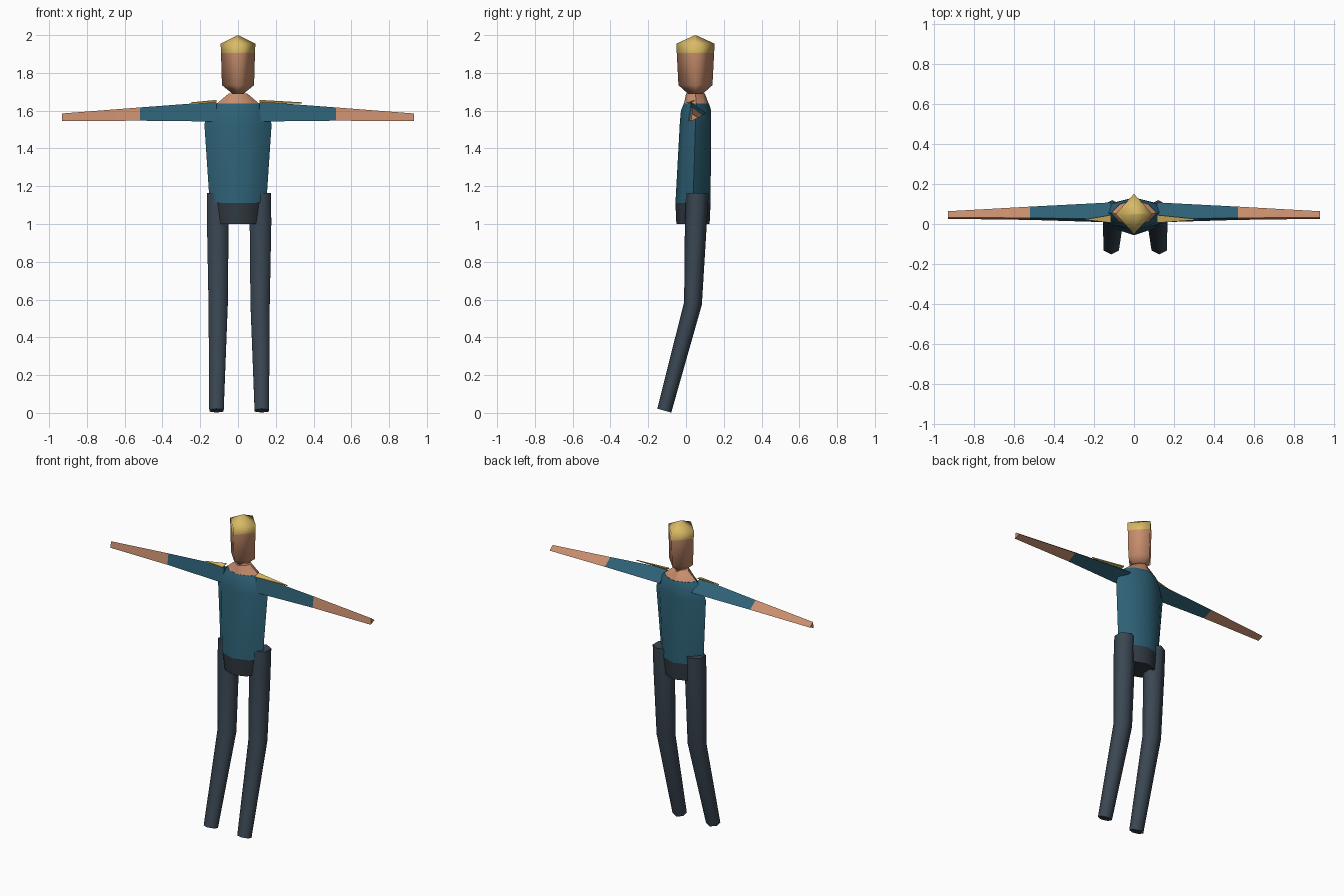
import bpy, bmesh, math
from mathutils import Vector

cube = bpy.data.objects.get("Cube")
if cube:
    bpy.data.objects.remove(cube)


def material(name, rgb):
    m = bpy.data.materials.new(name)
    m.use_nodes = True
    m.diffuse_color = (*rgb, 1)
    m.node_tree.nodes["Principled BSDF"].inputs["Base Color"].default_value = (*rgb, 1)
    return m


SKIN = material("skin", (0.58, 0.27, 0.155))
HAIR = material("blond", (0.70, 0.49, 0.13))
SHIRT = material("shirt_blue", (0.027, 0.12, 0.18))
TROUSERS = material("trouser_slate", (0.042, 0.062, 0.085))
HIPS = material("hip_grey", (0.032, 0.042, 0.055))


def ring(x, y, z, rx, ry, sides, tilt=0, pinch=1):
    """Horizontal section with a point at the front; pinch draws in the diagonals."""
    pts = []
    for i in range(sides):
        a = 2 * math.pi * i / sides
        k = pinch if i % 2 else 1
        dy = -ry * k * math.cos(a)
        pts.append((x + rx * k * math.sin(a), y + dy, z + tilt * dy))
    return pts


def loft(name, rings, mats, smooth):
    """Skin a list of sections, one material per band, and cap both ends."""
    bm = bmesh.new()
    loops = [[bm.verts.new(p) for p in r] for r in rings]
    slots = list(dict.fromkeys(mats))
    n = len(loops[0])
    for lo, hi, m in zip(loops, loops[1:], mats):
        for i in range(n):
            j = (i + 1) % n
            f = bm.faces.new((lo[i], lo[j], hi[j], hi[i]))
            f.material_index = slots.index(m)
    bm.faces.new(loops[0]).material_index = slots.index(mats[0])
    bm.faces.new(loops[-1]).material_index = slots.index(mats[-1])
    bmesh.ops.remove_doubles(bm, verts=bm.verts, dist=0.0005)
    bmesh.ops.recalc_face_normals(bm, faces=bm.faces)
    mesh = bpy.data.meshes.new(name)
    bm.to_mesh(mesh)
    bm.free()
    for m in slots:
        mesh.materials.append(m)
    ob = bpy.data.objects.new(name, mesh)
    bpy.context.collection.objects.link(ob)
    bpy.ops.object.select_all(action="DESELECT")
    ob.select_set(True)
    bpy.context.view_layer.objects.active = ob
    bpy.ops.object.shade_smooth_by_angle(angle=math.radians(smooth))
    return ob


# Head: four-sided block with a peaked cap of hair
loft("head", [
    ring(0, 0.05, 1.69, 0.03, 0.04, 4),
    ring(0, 0.05, 1.735, 0.085, 0.09, 4),
    ring(0, 0.05, 1.905, 0.09, 0.099, 4),
    ring(0, 0.05, 1.955, 0.092, 0.101, 4),
    ring(0, 0.05, 1.999, 0.004, 0.004, 4),
], [SKIN, SKIN, HAIR, HAIR], 95)

# Neck flaring into the collar
loft("neck", [
    ring(0, 0.055, 1.635, 0.115, 0.066, 8, pinch=0.92),
    ring(0, 0.05, 1.69, 0.05, 0.05, 8, pinch=0.92),
], [SKIN], 50)

# Torso and hips
loft("shirt", [
    ring(0, 0.037, 1.11, 0.15, 0.093, 8, pinch=0.92),
    ring(0, 0.05, 1.53, 0.178, 0.083, 8, pinch=0.92),
    ring(0, 0.053, 1.60, 0.15, 0.08, 8, pinch=0.92),
    ring(0, 0.055, 1.637, 0.115, 0.067, 8, pinch=0.92),
], [SHIRT] * 3, 50)
loft("hips", [
    ring(0, 0.037, 1.0, 0.115, 0.088, 8, pinch=0.95),
    ring(0, 0.037, 1.11, 0.135, 0.093, 8, pinch=0.95),
], [HIPS], 50)


def arm_section(x, size, y, z):
    """Triangular section: low front corner, back corner, top ridge."""
    return [(x, y + size * dy, z + size * dz)
            for dy, dz in ((-0.035, -0.05), (0.06, -0.01), (-0.02, 0.05))]


for side, label, shift in ((1, "left", 0.012), (-1, "right", 0)):
    # Arm: sleeve to the elbow, bare forearm
    loft(label + "_arm", [
        arm_section(side * 0.115, 1.05, 0.045, 1.595),
        arm_section(side * 0.52, 0.7, 0.045, 1.582),
        arm_section(side * 0.932, 0.4, 0.04, 1.565),
    ], [SHIRT, SKIN], 40)

    # Bright sliver along the shoulder ridge
    tip = 0.34 if side > 0 else 0.25
    tri = [Vector((side * 0.115, 0.045, 1.651)),
           Vector((side * 0.115, 0.006, 1.640)),
           Vector((side * tip, 0.022, 1.638))]
    loft(label + "_shoulder_trim", [tri, [p + Vector((0, 0, 0.006)) for p in tri]],
         [HAIR], 30)

    # Leg bent at the knee
    loft(label + "_leg", [
        ring(side * (0.114 + shift), -0.115, 0.012, 0.044, 0.037, 6, tilt=-0.28),
        ring(side * (0.105 + shift), 0.037, 0.58, 0.059, 0.047, 6, tilt=-0.15),
        ring(side * (0.107 + shift), 0.052, 1.0, 0.066, 0.058, 6),
        ring(side * (0.109 + shift), 0.06, 1.165, 0.063, 0.06, 6),
    ], [TROUSERS] * 3, 65)
